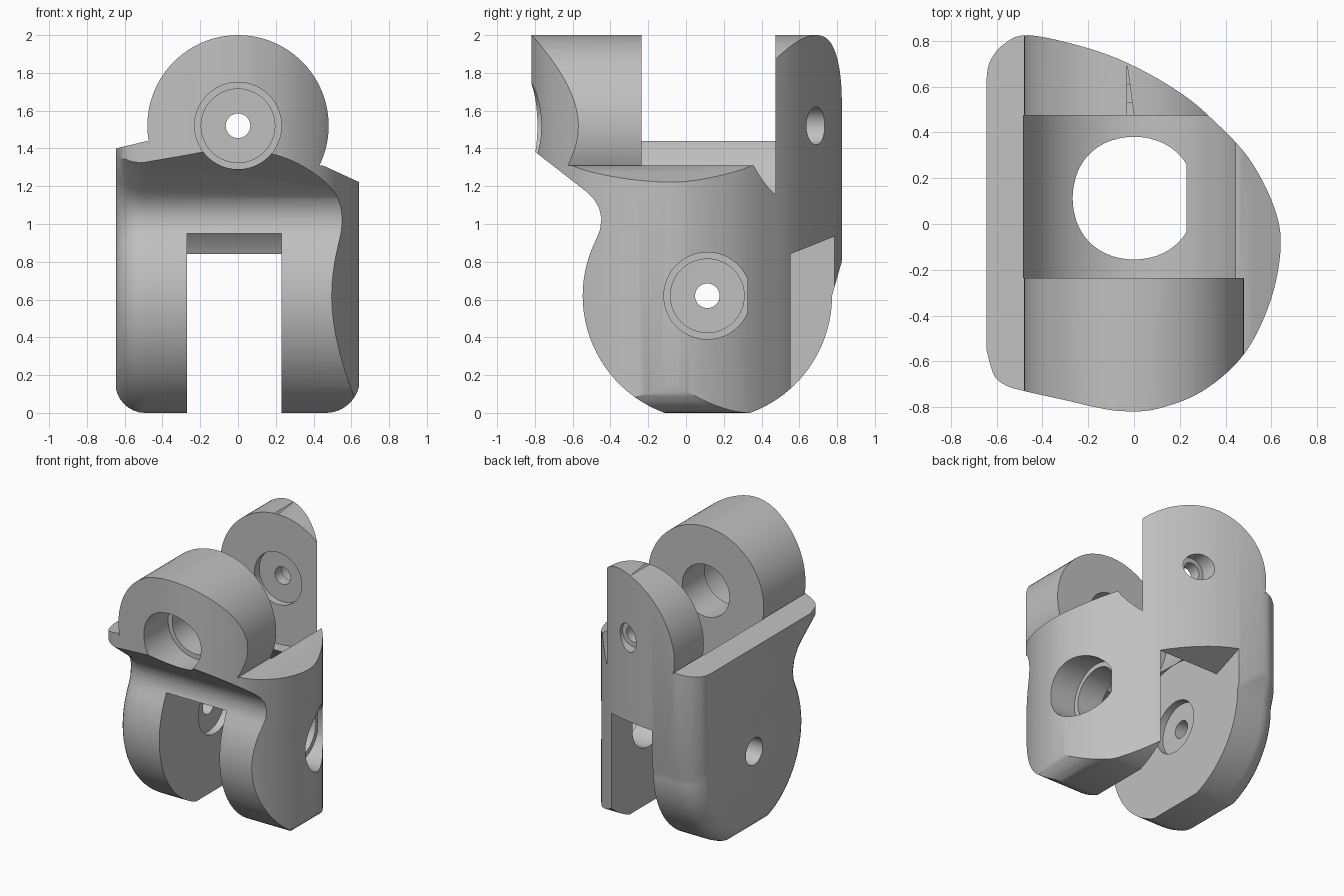
import bpy, bmesh
from math import sin, cos, radians
from mathutils import Vector

if "Cube" in bpy.data.objects:
    bpy.data.objects.remove(bpy.data.objects["Cube"])

grey = bpy.data.materials.new("plain_grey")
grey.use_nodes = True
grey.diffuse_color = (0.53, 0.53, 0.53, 1)
grey.node_tree.nodes["Principled BSDF"].inputs["Base Color"].default_value = (0.53, 0.53, 0.53, 1)

# Shared measures: upper pivot runs along y, lower pivot along x
UPPER = (0, 1.52)
LOWER = (0.113, 0.62)
CLEAR = 0.49


def arc(centre, r, a0, a1, n=24):
    return [(centre[0] + r * cos(radians(a0 + (a1 - a0) * i / n)),
             centre[1] + r * sin(radians(a0 + (a1 - a0) * i / n))) for i in range(n + 1)]


def spline(pts, steps=6):
    """Open smooth curve through the points."""
    out, last = [], len(pts) - 1
    for i in range(last):
        a, b, c, d = [Vector(pts[min(max(i + k, 0), last)]) for k in (-1, 0, 1, 2)]
        for s in range(steps):
            t = s / steps
            p = 0.5 * (2 * b + (c - a) * t + (2 * a - 5 * b + 4 * c - d) * t * t
                       + (3 * b - a - 3 * c + d) * t ** 3)
            out.append(tuple(p))
    return out + [pts[-1]]


def prism(name, pts, axis, lo, hi, soft_low_end=0):
    """Extrude a 2D profile along an axis, optionally rounding its low end."""
    place = {"x": lambda u, v, w: (w, u, v),
             "y": lambda u, v, w: (u, w, v),
             "z": lambda u, v, w: (u, v, w)}[axis]
    bm = bmesh.new()
    low = [bm.verts.new(place(u, v, lo)) for u, v in pts]
    high = [bm.verts.new(place(u, v, hi)) for u, v in pts]
    end = bm.faces.new(low[::-1])
    bm.faces.new(high)
    for i in range(len(pts)):
        j = (i + 1) % len(pts)
        bm.faces.new((low[i], low[j], high[j], high[i]))
    bm.normal_update()
    if bm.calc_volume(signed=True) < 0:
        bmesh.ops.reverse_faces(bm, faces=bm.faces[:])
        bm.normal_update()
    if soft_low_end:
        bmesh.ops.bevel(bm, geom=list(end.edges), offset=soft_low_end, segments=8,
                        profile=0.5, affect='EDGES', clamp_overlap=False)
    mesh = bpy.data.meshes.new(name)
    bm.to_mesh(mesh)
    bm.free()
    mesh.materials.append(grey)
    ob = bpy.data.objects.new(name, mesh)
    bpy.context.collection.objects.link(ob)
    return ob


def disc(name, centre, r, axis, lo, hi, n=96):
    return prism(name, arc(centre, r, 0, 360, n)[:-1], axis, lo, hi)


def combine(target, tool, operation):
    mod = target.modifiers.new(tool.name, 'BOOLEAN')
    mod.operation, mod.solver, mod.object = operation, 'EXACT', tool
    bpy.context.view_layer.objects.active = target
    bpy.ops.object.modifier_apply(modifier=mod.name)
    bpy.data.objects.remove(tool)


# Body seen from the front: rails on top, rounded lower corner
front = ([(-0.7, -0.1), (0.3, -0.1)] + arc((0.465, 0.18), 0.18, 270, 360, 12)
         + [(0.645, 1.22), (0.45, 1.31), (-0.4, 1.31), (-0.48, 1.44), (-0.7, 1.387)])
body = prism("joint_body", front, "y", -1, 1)

# Round upper lugs
combine(body, disc("upper_lugs", UPPER, 0.48, "y", -1.1, 1.1), 'UNION')

# D-shaped plan outline, closed by the straight left side
plan = spline([(-0.645, -0.55), (-0.612, -0.66), (-0.56, -0.705), (-0.48, -0.73),
               (-0.3, -0.77), (-0.17, -0.8), (-0.05, -0.818), (0.1, -0.808), (0.3, -0.73),
               (0.48, -0.57), (0.595, -0.34), (0.641, -0.1), (0.61, 0.08), (0.5, 0.29),
               (0.34, 0.46), (0.2, 0.575), (0, 0.69), (-0.2, 0.768), (-0.46, 0.825),
               (-0.57, 0.785), (-0.63, 0.71), (-0.645, 0.63)])
combine(body, prism("plan_outline", plan, "z", -0.5, 2.5), 'INTERSECT')

# Side outline: sloped chin, neck, round lower arms with a softened outer edge
side = ([(-0.95, 2.3), (-0.95, 1.5), (-0.77, 1.36), (-0.53, 1.173), (-0.49, 1.135),
         (-0.46, 1.085), (-0.448, 1.03), (-0.455, 0.97), (-0.473, 0.925)]
        + arc(LOWER, 0.66, 157, 250) + arc(LOWER, 0.66, 290, 360)
        + [(0.83, 0.82), (0.95, 1.4), (0.95, 2.3)])
combine(body, prism("side_outline", side, "x", -0.65, 1, 0.16), 'INTERSECT')

# Gap between the upper lugs
combine(body, disc("upper_gap", UPPER, CLEAR, "y", -0.235, 0.475), 'DIFFERENCE')

# Slot between the lower arms, round inside
slot = ([(-1, -1), (1, -1), (1, 1.02)] + arc(LOWER, CLEAR, 26.7, 137.7, 40) + [(-1, 0.95)])
combine(body, prism("lower_slot", slot, "x", -0.27, 0.23), 'DIFFERENCE')

# Upper pivot bores: wide front bore, lip, recess, pin hole, rear counterbore
for name, r, lo, hi in (("front_bore", 0.23, -1, -0.5), ("front_lip_bore", 0.195, -0.6, 0),
                        ("rear_recess", 0.195, 0.3, 0.53), ("rear_pin_hole", 0.065, 0.4, 1),
                        ("rear_counterbore", 0.1, 0.61, 1)):
    combine(body, disc(name, UPPER, r, "y", lo, hi, 64), 'DIFFERENCE')

# Lower pivot bores: the wide outer bore has one flat side
flat_bore = arc(LOWER, 0.23, 23, 337, 60)
combine(body, prism("outer_bore", flat_bore, "x", 0.43, 1), 'DIFFERENCE')
for name, r, lo, hi in (("outer_lip_bore", 0.195, 0, 0.5), ("left_recess", 0.195, -0.325, 0),
                        ("left_pin_hole", 0.065, -1, -0.2), ("left_counterbore", 0.1, -1, -0.45)):
    combine(body, disc(name, LOWER, r, "x", lo, hi, 64), 'DIFFERENCE')

# Smooth curved walls, crisp edges
bpy.ops.object.select_all(action='DESELECT')
body.select_set(True)
bpy.context.view_layer.objects.active = body
bpy.ops.object.shade_smooth_by_angle(angle=radians(28))
